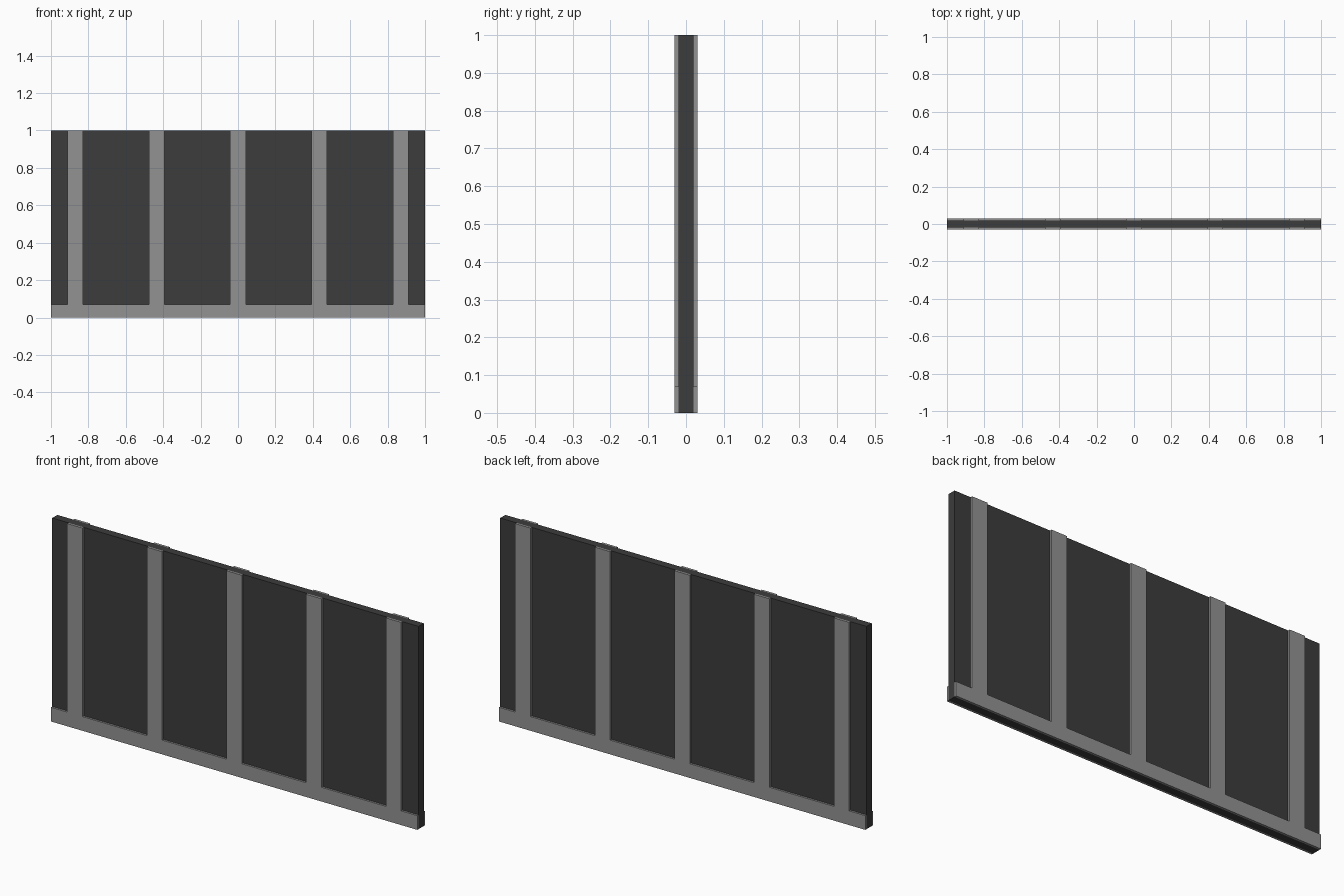
import bpy, bmesh

if "Cube" in bpy.data.objects:
    bpy.data.objects.remove(bpy.data.objects["Cube"])

HALF_CORE, HALF_FULL = 0.02, 0.03
RAIL_H, BATTEN_W, SPACING = 0.07, 0.084, 0.435


def material(name, value):
    mat = bpy.data.materials.new(name)
    mat.diffuse_color = (value, value, value, 1)
    mat.use_nodes = True
    mat.node_tree.nodes["Principled BSDF"].inputs["Base Color"].default_value = mat.diffuse_color
    return mat


def extrude_outline(name, outline, y0, y1, mat, open_base=False):
    """Extrude an x-z outline from y0 to y1; optionally drop the hidden base face."""
    bm = bmesh.new()
    base = bm.faces.new([bm.verts.new((x, y0, z)) for x, z in outline])
    geom = bmesh.ops.extrude_face_region(bm, geom=[base], use_keep_orig=True)["geom"]
    moved = [v for v in geom if isinstance(v, bmesh.types.BMVert)]
    bmesh.ops.translate(bm, verts=moved, vec=(0, y1 - y0, 0))
    bmesh.ops.recalc_face_normals(bm, faces=bm.faces)
    if open_base:
        hidden = [f for f in bm.faces if all(abs(v.co.y - y0) < 1e-6 for v in f.verts)]
        bmesh.ops.delete(bm, geom=hidden, context='FACES')
    mesh = bpy.data.meshes.new(name)
    bm.to_mesh(mesh)
    bm.free()
    mesh.materials.append(mat)
    obj = bpy.data.objects.new(name, mesh)
    bpy.context.collection.objects.link(obj)
    return obj


dark = material("dark_panel", 0.045)
grey = material("grey_trim", 0.29)

# Flat dark core panel
extrude_outline("panel", [(-1, 0), (1, 0), (1, 1), (-1, 1)], -HALF_CORE, HALF_CORE, dark)

# Comb-shaped trim: bottom rail with five upright battens, in one outline
comb = [(-1, 0), (1, 0), (1, RAIL_H)]
for i in range(2, -3, -1):
    left, right = i * SPACING - BATTEN_W / 2, i * SPACING + BATTEN_W / 2
    comb += [(right, RAIL_H), (right, 1), (left, 1), (left, RAIL_H)]
comb.append((-1, RAIL_H))

# Same trim on the front and the back
for name, side in (("front_trim", -1), ("back_trim", 1)):
    extrude_outline(name, comb, side * HALF_CORE, side * HALF_FULL, grey, open_base=True)
